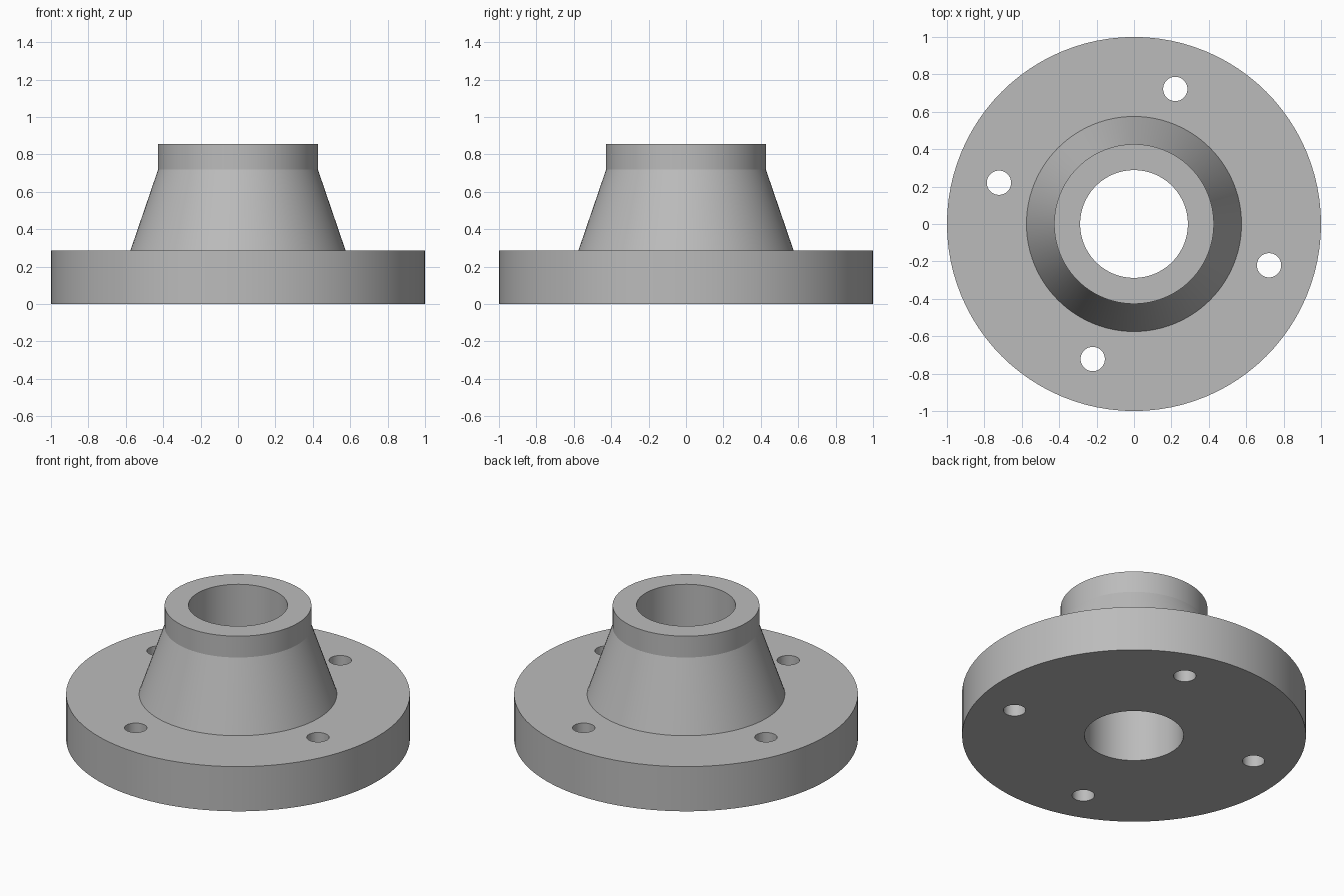
import bpy, bmesh, math
from mathutils import Matrix, Vector

if "Cube" in bpy.data.objects:
    bpy.data.objects.remove(bpy.data.objects["Cube"], do_unlink=True)

SEGMENTS = 96
BORE, RIM = 0.288, 1.0
PLATE_TOP, NECK_START, HUB_TOP = 0.287, 0.72, 0.857
HUB_BASE, NECK = 0.575, 0.427
BOLT_CIRCLE, BOLT_RADIUS, BOLT_ANGLE = 0.755, 0.065, 73

steel = bpy.data.materials.new("steel_grey")
steel.use_nodes = True
steel.diffuse_color = (0.5, 0.5, 0.5, 1)
steel.node_tree.nodes["Principled BSDF"].inputs["Base Color"].default_value = (0.5, 0.5, 0.5, 1)


def add_object(name, bm):
    bmesh.ops.recalc_face_normals(bm, faces=bm.faces)
    mesh = bpy.data.meshes.new(name)
    bm.to_mesh(mesh)
    bm.free()
    obj = bpy.data.objects.new(name, mesh)
    bpy.context.collection.objects.link(obj)
    mesh.materials.append(steel)
    return obj


# Flange body: closed section turned around the z axis
profile = [(BORE, 0), (RIM, 0), (RIM, PLATE_TOP), (HUB_BASE, PLATE_TOP),
           (NECK, NECK_START), (NECK, HUB_TOP), (BORE, HUB_TOP)]
bm = bmesh.new()
verts = [bm.verts.new((r, 0, z)) for r, z in profile]
edges = [bm.edges.new((v, verts[i - 1])) for i, v in enumerate(verts)]
bmesh.ops.spin(bm, geom=verts + edges, axis=(0, 0, 1), cent=(0, 0, 0),
               angle=math.tau, steps=SEGMENTS, use_merge=True)
bmesh.ops.remove_doubles(bm, verts=bm.verts, dist=0.0001)
flange = add_object("weld_neck_flange", bm)

# Four bolt holes cut through the plate
bm = bmesh.new()
for i in range(4):
    turn = Matrix.Rotation(math.radians(BOLT_ANGLE + 90 * i), 4, "Z")
    place = turn @ Matrix.Translation(Vector((BOLT_CIRCLE, 0, PLATE_TOP / 2)))
    bmesh.ops.create_cone(bm, cap_ends=True, segments=48, radius1=BOLT_RADIUS,
                          radius2=BOLT_RADIUS, depth=PLATE_TOP * 2, matrix=place)
cutter = add_object("bolt_hole_cutter", bm)
cutter.hide_render = True

holes = flange.modifiers.new("bolt_holes", "BOOLEAN")
holes.operation = "DIFFERENCE"
holes.solver = "EXACT"
holes.object = cutter

bpy.ops.object.select_all(action="DESELECT")
bpy.context.view_layer.objects.active = flange
flange.select_set(True)
bpy.ops.object.modifier_apply(modifier=holes.name)
bpy.data.objects.remove(cutter, do_unlink=True)
bpy.ops.object.shade_smooth_by_angle(angle=math.radians(15))
